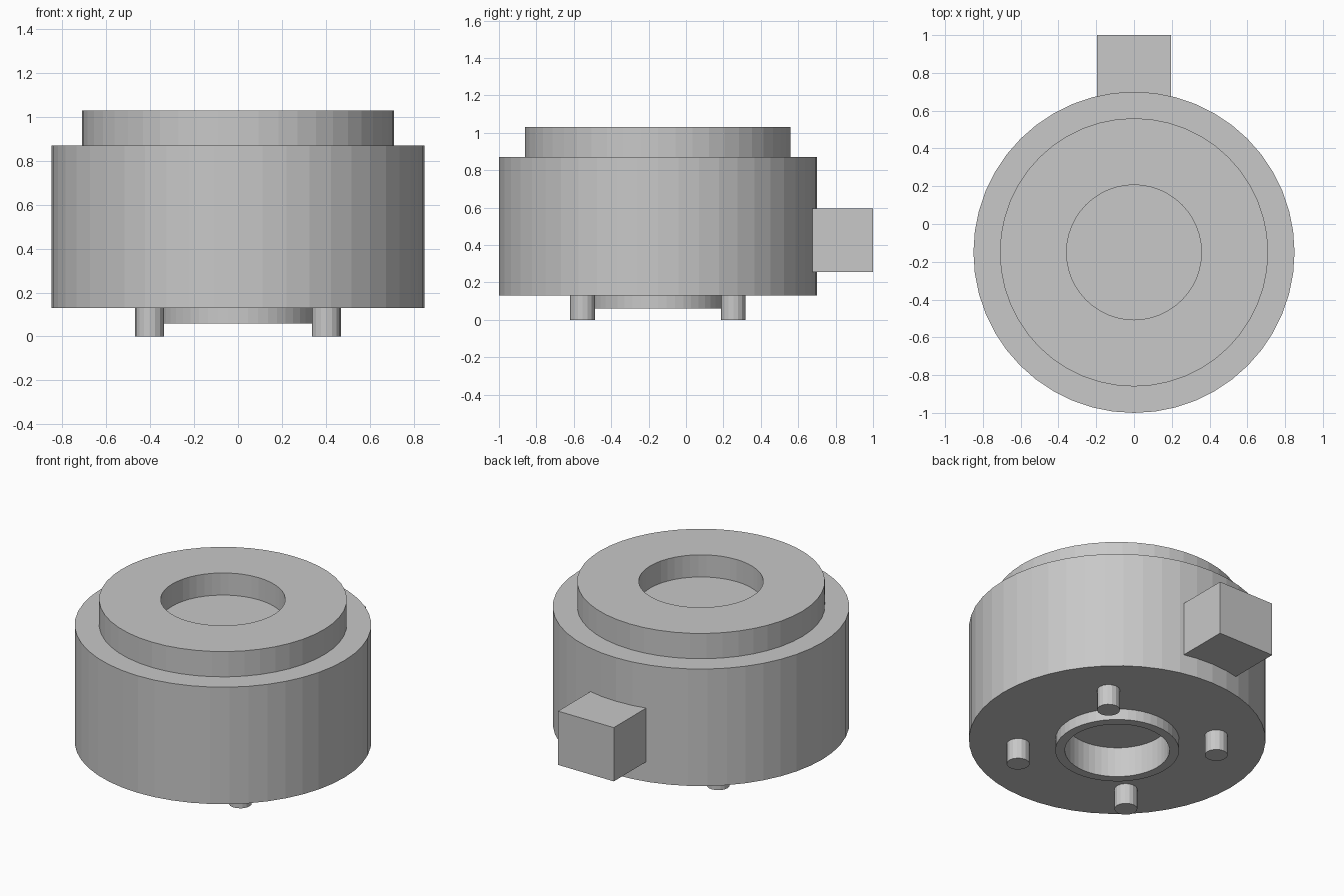
import bpy
import bmesh
from math import cos, sin, tau

if "Cube" in bpy.data.objects:
    bpy.data.objects.remove(bpy.data.objects["Cube"], do_unlink=True)

AXIS_Y = -0.15          # centre line of the round housing
BODY_R = 0.85

grey = bpy.data.materials.new("light grey")
grey.use_nodes = True
colour = (0.58, 0.58, 0.58, 1)
grey.diffuse_color = colour
grey.node_tree.nodes["Principled BSDF"].inputs["Base Color"].default_value = colour


def finish(name, bm):
    bmesh.ops.recalc_face_normals(bm, faces=bm.faces)
    mesh = bpy.data.meshes.new(name)
    bm.to_mesh(mesh)
    bm.free()
    mesh.materials.append(grey)
    obj = bpy.data.objects.new(name, mesh)
    bpy.context.collection.objects.link(obj)
    return obj


def lathe(name, profile, x, y, sides):
    """Turn a (radius, height) profile about a vertical axis, capping both ends."""
    bm = bmesh.new()
    rings = [[bm.verts.new((x + r * cos(tau * i / sides), y + r * sin(tau * i / sides), z))
              for i in range(sides)] for r, z in profile]
    for low, high in zip(rings, rings[1:]):
        for i in range(sides):
            j = (i + 1) % sides
            bm.faces.new((low[i], low[j], high[j], high[i]))
    bm.faces.new(rings[0])
    bm.faces.new(rings[-1])
    return finish(name, bm)


# Housing: bottom recess, lower collar, drum, stepped cap and top recess
lathe("housing", [
    (0.30, 0.25), (0.30, 0.06), (0.355, 0.06), (0.355, 0.13),
    (BODY_R, 0.13), (BODY_R, 0.87), (0.71, 0.87), (0.71, 1.03),
    (0.357, 1.03), (0.357, 0.89),
], 0, AXIS_Y, 48)

# Four locating pegs under the drum
for side, sx in (("left", 1), ("right", -1)):
    for end, sy in (("front", -1), ("back", 1)):
        lathe(f"{end}_{side}_peg", [(0.066, 0), (0.066, 0.14)],
              sx * 0.403, AXIS_Y + sy * 0.403, 16)

# Connector block, sunk slightly into the back of the drum
bm = bmesh.new()
bmesh.ops.create_cube(bm, size=1)
for v in bm.verts:
    v.co.x *= 0.39
    v.co.y = 1.0 if v.co.y > 0 else 0.66
    v.co.z = 0.595 if v.co.z > 0 else 0.255
finish("connector_block", bm)
